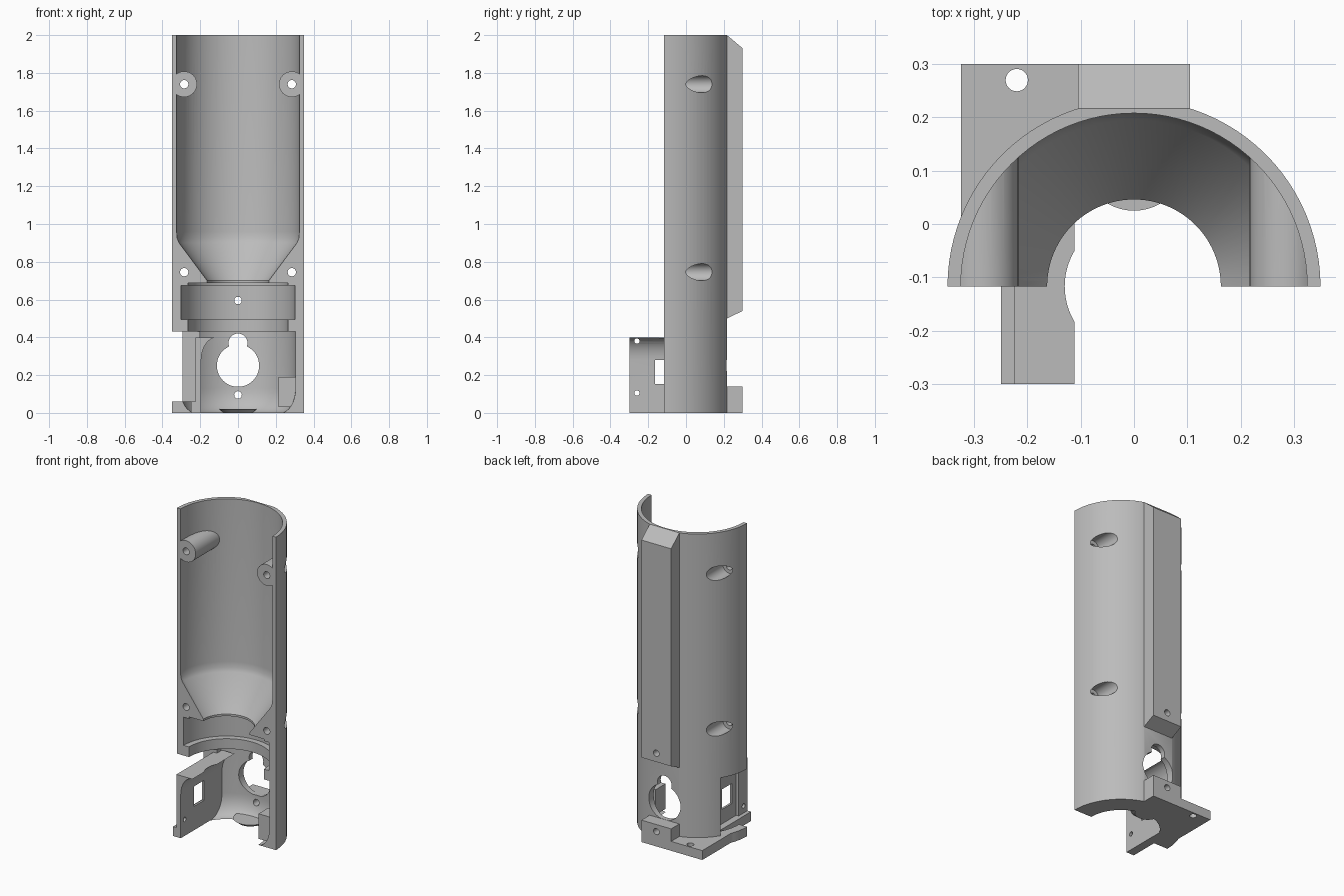
import bpy, bmesh, math
from mathutils import Vector, Matrix

if "Cube" in bpy.data.objects:
    bpy.data.objects.remove(bpy.data.objects["Cube"], do_unlink=True)

AXIS_Y = -0.117      # tube axis and split plane
OUTER = 0.35
FLAT_Y = 0.217
SIDES = 96

grey = bpy.data.materials.new("plain_grey")
grey.use_nodes = True
colour = (0.5, 0.5, 0.5, 1)
grey.diffuse_color = colour
grey.node_tree.nodes["Principled BSDF"].inputs["Base Color"].default_value = colour


def make(name, bm):
    bmesh.ops.recalc_face_normals(bm, faces=bm.faces)
    mesh = bpy.data.meshes.new(name)
    bm.to_mesh(mesh)
    bm.free()
    mesh.materials.append(grey)
    ob = bpy.data.objects.new(name, mesh)
    bpy.context.collection.objects.link(ob)
    return ob


def box(name, lo, hi):
    lo, hi = Vector(lo), Vector(hi)
    bm = bmesh.new()
    bmesh.ops.create_cube(bm, size=1, matrix=Matrix.Translation((lo + hi) / 2)
                          @ Matrix.Diagonal((*(hi - lo), 1)))
    return make(name, bm)


def rod(name, start, end, r, r2=None, sides=48):
    start, end = Vector(start), Vector(end)
    way = end - start
    turn = way.to_track_quat("Z", "Y").to_matrix().to_4x4()
    bm = bmesh.new()
    bmesh.ops.create_cone(bm, cap_ends=True, segments=sides, radius1=r,
                          radius2=r if r2 is None else r2, depth=way.length,
                          matrix=Matrix.Translation((start + end) / 2) @ turn)
    return make(name, bm)


def prism(name, points, sweep):
    bm = bmesh.new()
    face = bm.faces.new([bm.verts.new(p) for p in points])
    out = bmesh.ops.extrude_face_region(bm, geom=[face])
    moved = [v for v in out["geom"] if isinstance(v, bmesh.types.BMVert)]
    bmesh.ops.translate(bm, verts=moved, vec=sweep)
    return make(name, bm)


def lathe(name, profile):
    bm = bmesh.new()
    verts = [bm.verts.new((r, AXIS_Y, z)) for r, z in profile]
    edges = [bm.edges.new(pair) for pair in zip(verts, verts[1:])]
    bmesh.ops.spin(bm, geom=verts + edges, cent=(0, AXIS_Y, 0), axis=(0, 0, 1),
                   angle=math.tau, steps=SIDES, use_merge=True)
    bmesh.ops.remove_doubles(bm, verts=bm.verts, dist=0.0001)
    return make(name, bm)


def combine(target, tool, operation="DIFFERENCE"):
    mod = target.modifiers.new("cut", "BOOLEAN")
    mod.operation, mod.object, mod.solver = operation, tool, "EXACT"
    graph = bpy.context.evaluated_depsgraph_get()
    mesh = bpy.data.meshes.new_from_object(target.evaluated_get(graph))
    target.modifiers.clear()
    target.data = mesh
    bpy.data.objects.remove(tool, do_unlink=True)


def tube(name, r):
    return rod(name, (0, AXIS_Y, 0), (0, AXIS_Y, 2), r, sides=SIDES)


# Outer tube with a flattened back
shell = tube("half_shell", OUTER)
combine(shell, box("back_flat", (-1, FLAT_Y, -1), (1, 1, 3)))

# Back rail, lower block and foot plate
rail = [(-0.105, 0.19, 0.487), (-0.105, 0.3, 0.54), (-0.105, 0.3, 1.93),
        (-0.105, FLAT_Y, 2), (-0.105, 0.19, 2)]
combine(shell, prism("back_rail", rail, (0.21, 0, 0)), "UNION")
combine(shell, box("lower_block", (-0.105, 0.1, 0), (0.105, 0.3, 0.14)), "UNION")
combine(shell, box("foot_plate", (-0.325, -0.05, 0), (-0.06, 0.3, 0.06)), "UNION")

# Stepped and tapered bore with a rounded bottom
bore = [(0, -0.1), (0.225, -0.1), (0.225, 0)]
for i in range(1, 9):
    a = i / 8 * math.pi / 2
    bore.append((0.225 + 0.08 * math.sin(a), 0.13 - 0.13 * math.cos(a)))
bore += [(0.305, 0.43), (0.265, 0.43), (0.265, 0.495), (0.302, 0.495), (0.302, 0.675),
         (0.265, 0.675), (0.265, 0.687), (0.163, 0.687), (0.163, 0.70),
         (0.312, 0.90), (0.322, 0.925), (0.325, 0.96), (0.325, 2.1), (0, 2.1)]
combine(shell, lathe("bore", bore))

# Screw bosses inside the upper tube
for side in (-1, 1):
    x = 0.285 * side
    boss = rod("boss", (x, -0.2, 1.74), (x, 0.2, 1.74), 0.068)
    combine(boss, tube("boss_limit", OUTER - 0.001), "INTERSECT")
    combine(shell, boss, "UNION")

# Split the tube along its axis
combine(shell, box("front_half", (-1, -1, -1), (1, AXIS_Y, 3)))

# Screw holes with counterbores from behind
for side in (-1, 1):
    for z in (0.745, 1.74):
        x = 0.285 * side
        combine(shell, rod("screw_hole", (x, -0.5, z), (x, 0.5, z), 0.022, sides=24))
        combine(shell, rod("counterbore", (x, -0.03, z), (x, 0.5, z), 0.045))

# Side recess, keyhole opening and small holes
combine(shell, box("side_recess", (-0.5, -0.5, 0.06), (-0.208, 0.072, 0.43)))
keyhole = rod("keyhole", (0, 0, 0.25), (0, 0.5, 0.25), 0.112)
combine(keyhole, rod("keyhole_top", (0, 0, 0.37), (0, 0.5, 0.37), 0.05), "UNION")
combine(keyhole, box("keyhole_base", (-1, -1, 0), (1, 1, 0.141)))
combine(shell, keyhole)
for z in (0.095, 0.595):
    combine(shell, rod("rail_hole", (0, 0, z), (0, 0.5, z), 0.02, sides=24))
combine(shell, rod("foot_hole", (-0.22, 0.27, -1), (-0.22, 0.27, 0.3), 0.021, sides=24))

# Side bracket: upright wall whose inner face flares out at the top
profile = [(-0.25, 0), (-0.195, 0), (-0.195, 0.28)]
for i in range(1, 9):
    a = i / 8 * math.pi / 2
    profile.append((-0.112 - 0.083 * math.cos(a), 0.28 + 0.12 * math.sin(a)))
profile += [(-0.225, 0.4), (-0.225, 0.06), (-0.25, 0.06)]
bracket = prism("side_bracket", [(x, -0.3, z) for x, z in profile], (0, 0.425, 0))
combine(bracket, rod("round_relief", (0, AXIS_Y, -1), (0, AXIS_Y, 1), 0.13, sides=SIDES))
combine(bracket, box("outer_recess", (-0.5, -0.21, 0.06), (-0.208, 0.072, 0.37)))
combine(bracket, box("window", (-0.5, -0.165, 0.152), (-0.15, -0.065, 0.28)))
for z in (0.105, 0.38):
    combine(bracket, rod("bracket_hole", (-0.5, -0.26, z), (0, -0.26, z), 0.014, sides=24))

# Filler joining bracket and shell, inner rib and bottom disc
parts = [shell, bracket,
         box("bracket_filler", (-0.25, 0.072, 0), (-0.2, 0.12, 0.43)),
         rod("bottom_disc", (0, 0.125, 0), (0, 0.125, 0.02), 0.075, 0.1)]
rib = box("inner_rib", (0.215, -0.1, 0.03), (0.34, 0.0, 0.19))
combine(rib, tube("rib_limit", 0.32), "INTERSECT")
parts.append(rib)

# Smooth shading with sharp edges kept
bpy.ops.object.select_all(action="DESELECT")
for ob in parts:
    ob.select_set(True)
bpy.context.view_layer.objects.active = shell
bpy.ops.object.shade_smooth_by_angle(angle=math.radians(25))
